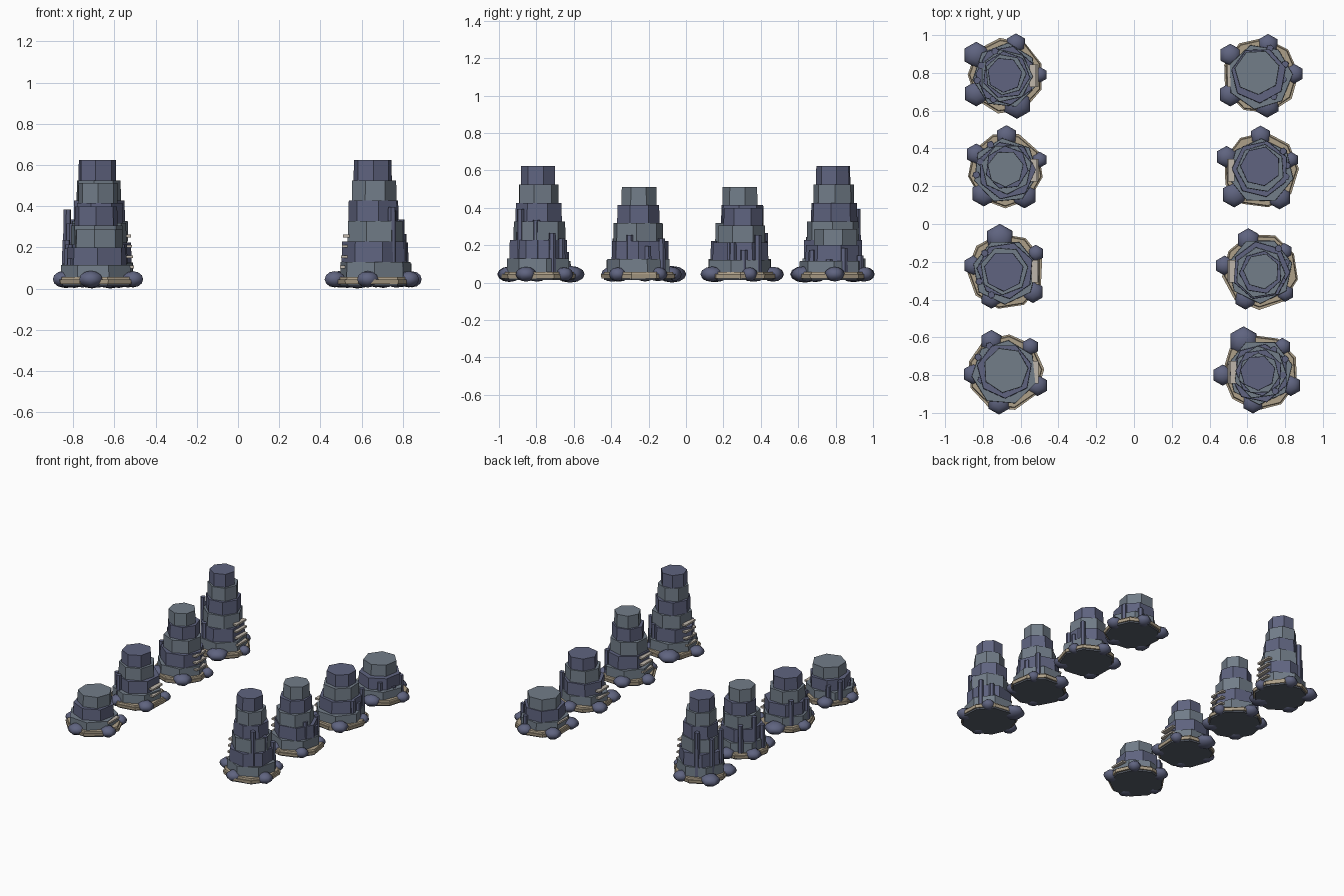
import bpy, bmesh, math, random
from mathutils import Matrix, Vector

random.seed(7)


def material(name, rgb):
    m = bpy.data.materials.new(name)
    m.diffuse_color = (*rgb, 1)
    return m


SLATE = material("slate_purple", (0.115, 0.127, 0.215))
STONE = material("grey_stone", (0.168, 0.205, 0.25))
SAND = material("sand", (0.42, 0.35, 0.25))
DARK = material("charcoal", (0.10, 0.115, 0.145))
WOOD = material("pale_slat", (0.52, 0.47, 0.41))


def finish(name, bm, mat, smooth=False):
    me = bpy.data.meshes.new(name)
    bm.to_mesh(me)
    bm.free()
    me.materials.append(mat)
    for p in me.polygons:
        p.use_smooth = smooth
    ob = bpy.data.objects.new(name, me)
    bpy.context.collection.objects.link(ob)


def prism(name, x, y, z0, z1, r0, r1, sides, turn, mat, uneven=0.0):
    """Upright prism or frustum, optionally with uneven corners."""
    bm = bmesh.new()
    wob = [1 + random.uniform(-uneven, uneven) for _ in range(sides)]
    rings = []
    for z, r in ((z0, r0), (z1, r1)):
        ring = []
        for k, w in enumerate(wob):
            a = turn + 2 * math.pi * k / sides
            ring.append(bm.verts.new((x + r * w * math.cos(a), y + r * w * math.sin(a), z)))
        rings.append(ring)
    bm.faces.new(rings[0][::-1])
    bm.faces.new(rings[1])
    for k in range(sides):
        j = (k + 1) % sides
        bm.faces.new((rings[0][k], rings[0][j], rings[1][j], rings[1][k]))
    finish(name, bm, mat)


def boulder(x, y, r):
    h = min(0.046, 0.026 + r * 0.27)
    bm = bmesh.new()
    mat = Matrix.Translation((x, y, 0.05)) @ Matrix.Diagonal((r * 1.14, r * 1.12, h, 1))
    bmesh.ops.create_uvsphere(bm, u_segments=6, v_segments=6, radius=1, matrix=mat)
    finish("boulder", bm, SLATE, True)


def slat(x, y, z):
    bm = bmesh.new()
    bmesh.ops.create_cube(bm, size=1, matrix=Matrix.Translation((x, y, z))
                          @ Matrix.Diagonal((0.032, 0.12, 0.013, 1)))
    finish("step_slat", bm, WOOD)


def tower(cx, cy, levels, top, boulders, pillars):
    # Base: dark footing under a bevelled sand slab
    turn = random.uniform(0, 1)
    prism("footing", cx, cy, 0.018, 0.034, 0.188, 0.192, 9, turn, DARK, 0.015)
    prism("sand_base", cx, cy, 0.028, 0.050, 0.200, 0.203, 9, turn, SAND, 0.015)
    prism("sand_top", cx, cy, 0.048, 0.062, 0.194, 0.190, 9, turn, SAND, 0.015)

    # Stacked stone drums, alternating colours
    height = 0.63 - 0.113 * (6 - levels)
    top_r = {3: 0.122, 4: 0.107, 5: 0.097, 6: 0.095}[levels]
    step = (height - 0.035) / levels
    for i in range(levels):
        t = i / (levels - 1)
        x = cx + (top[0] - cx) * t + random.uniform(-0.005, 0.005)
        y = cy + (top[1] - cy) * t + random.uniform(-0.005, 0.005)
        r = 0.176 + (top_r - 0.176) * t
        z = 0.035 + step * i
        prism("drum", x, y, z, z + step, r, r * 0.985, 7, random.uniform(0, 0.9),
              SLATE if i % 2 else STONE, 0.015)

    # Step slats on the side facing the middle
    side = -1 if cx > 0 else 1
    for k in range(levels - 2):
        slat(cx + side * (0.159 - 0.005 * k), cy, 0.11 + 0.05 * k)

    # Boulders and slim pillars around the foot
    for b in boulders:
        boulder(*b)
    for x, y, h in pillars:
        prism("pillar", x, y, 0.05, h, 0.021, 0.019, 6, 0.3, SLATE)


# centre, levels, top centre, boulders (x, y, radius), pillars (x, y, top)
tower(-0.68, 0.785, 6, (-0.68, 0.79),
      [(-.835, .895, .062), (-.625, .955, .048), (-.50, .79, .038), (-.62, .635, .07), (-.835, .69, .06)],
      [(-.736, .915, .40), (-.81, .84, .34), (-.83, .76, .39), (-.745, .66, .25)])
tower(-0.68, 0.285, 5, (-0.675, 0.295),
      [(-.675, .465, .052), (-.50, .34, .038), (-.58, .15, .06), (-.795, .16, .06), (-.835, .37, .05)],
      [(-.76, .42, .27), (-.815, .33, .32), (-.835, .26, .24)])
tower(-0.68, -0.25, 4, (-0.685, -0.25),
      [(-.71, -.075, .068), (-.52, -.155, .04), (-.535, -.36, .052), (-.755, -.39, .052), (-.85, -.22, .048)],
      [(-.79, -.155, .25), (-.82, -.305, .22), (-.755, -.375, .24)])
tower(-0.68, -0.785, 3, (-0.68, -0.775),
      [(-.755, -.62, .053), (-.55, -.65, .042), (-.51, -.855, .05), (-.715, -.945, .057), (-.85, -.795, .05)],
      [(-.765, -.645, .17), (-.825, -.705, .20), (-.81, -.825, .15)])
tower(0.67, 0.785, 3, (0.655, 0.80),
      [(.51, .895, .053), (.71, .95, .05), (.845, .795, .048), (.705, .63, .06), (.51, .685, .056)],
      [(.72, .93, .15), (.80, .845, .19), (.79, .765, .13), (.74, .675, .18)])
tower(0.67, 0.285, 4, (0.67, 0.305),
      [(.67, .465, .05), (.83, .34, .038), (.77, .14, .056), (.53, .155, .06), (.49, .355, .052)],
      [(.79, .385, .26), (.81, .31, .18), (.805, .25, .22)])
tower(0.67, -0.25, 5, (0.67, -0.255),
      [(.605, -.085, .056), (.795, -.145, .04), (.80, -.365, .042), (.59, -.395, .052), (.48, -.22, .047)],
      [(.765, -.13, .24), (.805, -.205, .20), (.785, -.30, .26)])
tower(0.67, -0.785, 6, (0.657, -0.79),
      [(.58, -.62, .07), (.785, -.65, .042), (.83, -.855, .05), (.63, -.945, .052), (.47, -.80, .05)],
      [(.74, -.665, .24), (.80, -.715, .27), (.79, -.80, .34), (.748, -.885, .40)])

# Rest everything on the ground
low = min(v.co.z for o in bpy.data.objects for v in o.data.vertices)
for o in bpy.data.objects:
    o.data.transform(Matrix.Translation(Vector((0, 0, -low))))
